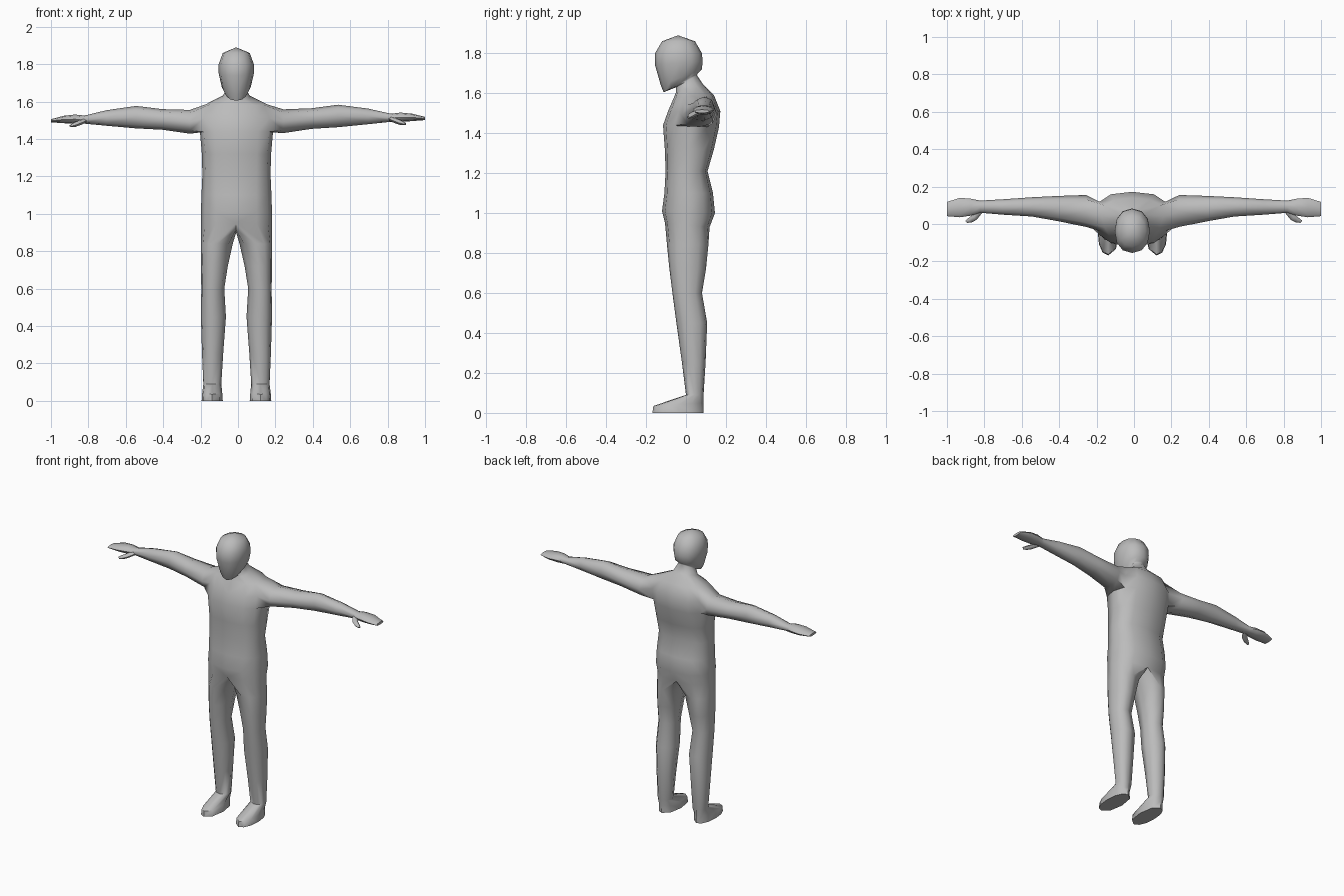
import bpy, bmesh, math
from mathutils import Vector

if "Cube" in bpy.data.objects:
    bpy.data.objects.remove(bpy.data.objects["Cube"])

# torso, neck and head rows: z front, z back, half width, y front, y back, roundness
TRUNK = [
    (0.95, 0.93, 0.190, -0.105, 0.118, 0.80),
    (1.01, 1.00, 0.190, -0.120, 0.145, 0.80),
    (1.10, 1.10, 0.187, -0.108, 0.135, 0.80),
    (1.21, 1.21, 0.182, -0.102, 0.108, 0.75),
    (1.32, 1.32, 0.185, -0.106, 0.140, 0.75),
    (1.44, 1.43, 0.195, -0.115, 0.165, 0.75),
    (1.51, 1.51, 0.195, -0.090, 0.172, 0.75),
    (1.58, 1.59, 0.165, -0.060, 0.140, 0.75),
    (1.605, 1.645, 0.075, -0.050, 0.085, 0.90),
    (1.63, 1.69, 0.056, -0.050, 0.055, 0.90),
    (1.605, 1.70, 0.058, -0.112, 0.060, 0.90),
    (1.64, 1.72, 0.078, -0.126, 0.080, 0.90),
    (1.74, 1.76, 0.094, -0.155, 0.083, 0.90),
    (1.80, 1.80, 0.094, -0.155, 0.080, 0.90),
    (1.86, 1.86, 0.072, -0.120, 0.045, 0.90),
]
ARM_ROW = 5  # first of the three rows around the shoulder opening

# leg and foot rows: z front, z back, inner x, outer x, y front, y back
LEG = [
    (0.84, 0.84, 0.018, 0.190, -0.095, 0.112),
    (0.72, 0.72, 0.045, 0.190, -0.083, 0.100),
    (0.60, 0.60, 0.064, 0.188, -0.068, 0.080),
    (0.45, 0.45, 0.055, 0.190, -0.048, 0.106),
    (0.25, 0.25, 0.070, 0.184, -0.020, 0.098),
    (0.09, 0.09, 0.080, 0.177, 0.000, 0.088),
    (0.035, 0.05, 0.075, 0.183, -0.163, 0.088),
    (0.00, 0.00, 0.072, 0.186, -0.168, 0.088),
]

# arm and hand rows: x, z low, z high, y front, y back
ARM = [
    (0.25, 1.430, 1.557, -0.015, 0.155),
    (0.40, 1.452, 1.562, 0.015, 0.150),
    (0.54, 1.460, 1.580, 0.040, 0.143),
    (0.70, 1.475, 1.558, 0.050, 0.132),
    (0.82, 1.487, 1.530, 0.060, 0.125),
    (0.87, 1.486, 1.536, 0.045, 0.135),
    (0.93, 1.490, 1.530, 0.036, 0.140),
    (1.00, 1.495, 1.512, 0.042, 0.118),
]


def power(v, p):
    return math.copysign(abs(v) ** p, v) if abs(v) > 1e-6 else 0.0


def place(bm, x, y, z, side):
    """Mirror by side, with the trunk standing slightly off centre."""
    x *= side
    if abs(x) > 0.24:
        z += 0.006 * x
    return bm.verts.new((x - 0.01 * (1 - abs(x)), y, z))


def section(bm, side, zf, zb, xc, rx_out, rx_in, yf, yb, p, angles):
    """Horizontal ring that may tilt from front to back."""
    pts = []
    for a in angles:
        s, c = power(math.sin(a), p), power(math.cos(a), p)
        x = xc + s * (rx_out if s > 0 else rx_in)
        pts.append(place(bm, x, (yf + yb) / 2 - (yb - yf) / 2 * c,
                         zf + (zb - zf) * (1 - c) / 2, side))
    return pts


def bridge(bm, a, b, closed=True):
    n = len(a)
    for i in range(n if closed else n - 1):
        j = (i + 1) % n
        bm.faces.new((a[i], a[j], b[j], b[i]))


def build_half(bm, side):
    outer = [math.pi * k / 6 for k in range(7)]
    inner = [math.pi * (1 + k / 4) for k in (1, 2, 3)]

    # trunk, leaving the shoulder opening free
    rows = [section(bm, side, zf, zb, 0, w, w, yf, yb, p, outer)
            for zf, zb, w, yf, yb, p in TRUNK]
    for r in range(len(rows) - 1):
        for c in range(6):
            if r in (ARM_ROW, ARM_ROW + 1) and c in (2, 3):
                continue
            bm.faces.new((rows[r][c], rows[r][c + 1], rows[r + 1][c + 1], rows[r + 1][c]))
    crown = place(bm, 0, -0.04, 1.89, side)
    for c in range(6):
        bm.faces.new((rows[-1][c], rows[-1][c + 1], crown))

    # leg and foot grow from the crotch line
    crotch = [place(bm, 0, y, z, side) for y, z in ((0.07, 0.915), (0.01, 0.90), (-0.05, 0.915))]
    ring = rows[0] + crotch
    for zf, zb, xi, xo, yf, yb in LEG:
        h = (xo - xi) / 2
        new = section(bm, side, zf, zb, (xi + xo) / 2, h, h, yf, yb, 0.9, outer + inner)
        bridge(bm, ring, new)
        ring = new
    bm.faces.new(ring)

    # arm and hand grow from the shoulder opening
    a, b, c = rows[ARM_ROW:ARM_ROW + 3]
    ring = [a[2], a[3], a[4], b[4], c[4], c[3], c[2], b[2]]
    spare = b[3]
    for x, z0, z1, y0, y1 in ARM:
        new = []
        for k in range(8):
            t = math.radians(225 + 45 * k)
            new.append(place(bm, x, (y0 + y1) / 2 + (y1 - y0) / 2 * power(math.cos(t), 0.9),
                             (z0 + z1) / 2 + (z1 - z0) / 2 * power(math.sin(t), 0.9), side))
        bridge(bm, ring, new)
        ring = new
    bm.faces.new(ring)
    bm.verts.remove(spare)


def build_thumb(bm, side):
    path = [((0.815, 0.080, 1.505), 0.017), ((0.850, 0.036, 1.490), 0.017),
            ((0.875, 0.020, 1.480), 0.015), ((0.895, 0.012, 1.474), 0.008)]
    along = Vector((0.7, -0.65, -0.3)).normalized()
    u = along.cross(Vector((0, 0, 1))).normalized()
    v = along.cross(u)
    rings = []
    for centre, r in path:
        ring = []
        for k in range(6):
            t = math.tau * k / 6
            q = Vector(centre) + u * (r * math.cos(t)) + v * (r * 0.8 * math.sin(t))
            ring.append(place(bm, q.x, q.y, q.z, side))
        rings.append(ring)
    for r0, r1 in zip(rings, rings[1:]):
        bridge(bm, r0, r1)
    bm.faces.new(rings[0])
    bm.faces.new(rings[-1])


grey = bpy.data.materials.new("plain grey")
grey.diffuse_color = (0.5, 0.5, 0.5, 1)
grey.use_nodes = True
grey.node_tree.nodes["Principled BSDF"].inputs["Base Color"].default_value = grey.diffuse_color


def make(name, builder, sides):
    bm = bmesh.new()
    for side in sides:
        builder(bm, side)
    bmesh.ops.remove_doubles(bm, verts=bm.verts, dist=1e-4)
    bmesh.ops.recalc_face_normals(bm, faces=bm.faces)
    mesh = bpy.data.meshes.new(name)
    bm.to_mesh(mesh)
    bm.free()
    mesh.materials.append(grey)
    ob = bpy.data.objects.new(name, mesh)
    bpy.context.collection.objects.link(ob)
    bpy.ops.object.select_all(action='DESELECT')
    ob.select_set(True)
    bpy.context.view_layer.objects.active = ob
    bpy.ops.object.shade_smooth_by_angle(angle=math.radians(60))


make("body", build_half, (1, -1))
make("right_thumb", build_thumb, (1,))
make("left_thumb", build_thumb, (-1,))
